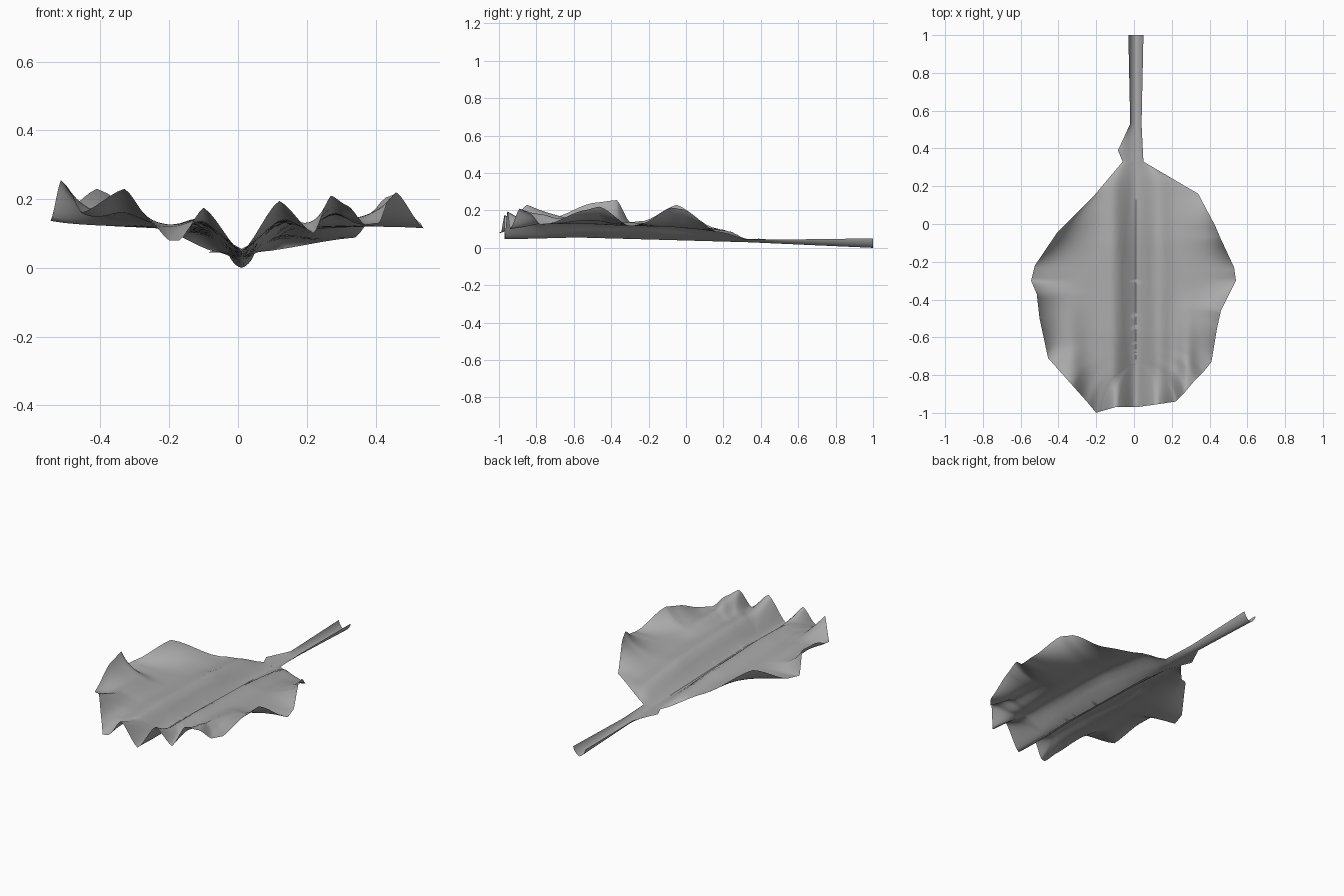
import bpy, bmesh, math
from mathutils import Vector

cube = bpy.data.objects.get("Cube")
if cube:
    bpy.data.objects.remove(cube, do_unlink=True)

mat = bpy.data.materials.new("leaf_grey")
mat.use_nodes = True
GREY = (0.4, 0.4, 0.4, 1)
mat.diffuse_color = GREY
mat.node_tree.nodes["Principled BSDF"].inputs["Base Color"].default_value = GREY

RIB_X = 0.01


def clamp(v):
    return max(0, min(1, v))


def rib_z(y):
    """Height of the midrib along the leaf and stem."""
    if y > 0.33:
        return 0.03 - 0.03 * (y - 0.33) / 0.67
    return 0.03 + 0.025 * clamp((0.33 - y) / 0.9) - 0.01 * clamp((-0.6 - y) / 0.37)


def rib_y(y):
    """Place on the midrib that an edge point at y is spanned from."""
    return y if y > -0.4 else max(-0.74, -0.4 + (y + 0.4) * 0.6)


def bump(d, width):
    return math.exp(-(d / width) ** 2)


def cup(x, y):
    """Rise away from the midrib, with pleats running along the leaf."""
    d = abs(x - RIB_X)
    rise = 0.075 * d * d / (d * d + 0.06 ** 2) + 0.028 * bump(d - 0.12, 0.05)
    pleat = bump(x - 0.28, 0.045) + bump(x + 0.33, 0.06)
    flatten = 1 - 0.45 * clamp((y + 0.1) / 0.43)
    return rise * flatten + 0.05 * pleat * clamp((-0.35 - y) / 0.5)


def dense(points, steps):
    """Subdivide an edge path, rounding its height slightly."""
    out = []
    for a, b in zip(points, points[1:]):
        a, b = Vector(a), Vector(b)
        for i in range(steps):
            u = i / steps
            p = a.lerp(b, u)
            v = 0.5 * u + 0.5 * u * u * (3 - 2 * u)
            p.z = a.z + (b.z - a.z) * v
            out.append(p)
    return out + [Vector(points[-1])]


def half_sheet(bm, edge, rings, steps):
    """Span a sheet from the midrib to a wavy edge."""
    rows = []
    for e in dense(edge, steps):
        m = Vector((RIB_X, rib_y(e.y), 0))
        # Paths leave the midrib sideways and bend towards the tip
        corner = Vector((e.x, m.y, 0))
        ruffle = e.z - rib_z(e.y) - cup(e.x, e.y)
        row = []
        for k in range(rings + 1):
            s = k / rings
            p = 0.3 * m.lerp(e, s) + 0.7 * (
                m * (1 - s) ** 2 + corner * 2 * s * (1 - s) + e * s * s)
            near = clamp(1 - (e - p).xy.length / 0.28) ** 1.5
            p.z = rib_z(p.y) + cup(p.x, p.y) + ruffle * near * s * (0.5 + 0.5 * s)
            row.append(bm.verts.new(p))
        rows.append(row)
    for r, q in zip(rows, rows[1:]):
        for k in range(rings):
            bm.faces.new((r[k], r[k + 1], q[k + 1], q[k]))


def sheet(name, edges, rings, steps):
    bm = bmesh.new()
    for edge in edges:
        half_sheet(bm, edge, rings, steps)
    bmesh.ops.remove_doubles(bm, verts=bm.verts, dist=0.0005)
    for f in bm.faces:
        f.normal_update()
        if f.normal.z < 0:
            f.normal_flip()
        f.smooth = True
    me = bpy.data.meshes.new(name)
    bm.to_mesh(me)
    bm.free()
    me.materials.append(mat)
    ob = bpy.data.objects.new(name, me)
    bpy.context.collection.objects.link(ob)


# Blade edges, from the stem round to the front tip
left_edge = [(0.05, 0.33, 0.045), (0.34, 0.16, 0.088), (0.43, -0.01, 0.205),
             (0.46, -0.08, 0.215), (0.53, -0.23, 0.13), (0.54, -0.3, 0.115),
             (0.46, -0.46, 0.22), (0.44, -0.55, 0.2), (0.41, -0.73, 0.13),
             (0.37, -0.78, 0.125), (0.32, -0.83, 0.18), (0.27, -0.89, 0.21),
             (0.22, -0.94, 0.1), (0.12, -0.955, 0.195),
             (RIB_X, -0.97, 0.046)]
right_edge = [(-0.06, 0.33, 0.045), (-0.22, 0.14, 0.11), (-0.41, -0.05, 0.23),
              (-0.525, -0.22, 0.145), (-0.545, -0.3, 0.137),
              (-0.515, -0.37, 0.255), (-0.5, -0.5, 0.24),
              (-0.455, -0.71, 0.16), (-0.33, -0.85, 0.23),
              (-0.25, -0.94, 0.13), (-0.2, -1, 0.08), (-0.17, -0.99, 0.08),
              (-0.1, -0.97, 0.175), (RIB_X, -0.97, 0.046)]
sheet("leaf_blade", [left_edge, right_edge], 24, 6)

# Channelled stem with a small flare beside the blade
stem_left = [(0.05, 1, 0.05), (0.04, 0.53, 0.045), (0.05, 0.33, 0.045)]
stem_right = [(-0.03, 1, 0.05), (-0.02, 0.53, 0.045),
              (-0.085, 0.39, 0.045), (-0.06, 0.33, 0.045)]
sheet("leaf_stem", [stem_left, stem_right], 8, 6)
